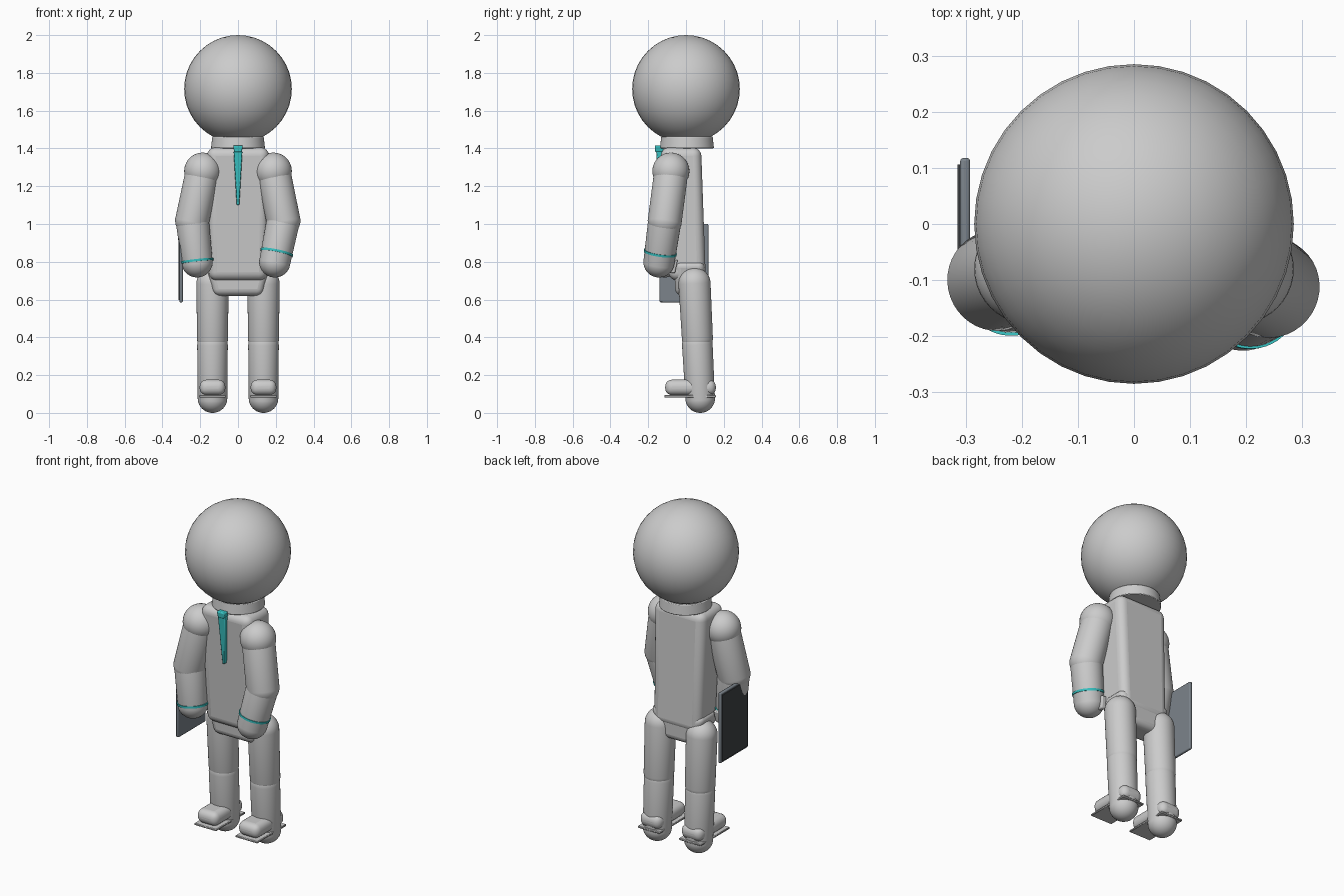
import bpy, bmesh, math
from mathutils import Vector

if "Cube" in bpy.data.objects:
    bpy.data.objects.remove(bpy.data.objects["Cube"])


def material(name, rgb):
    m = bpy.data.materials.new(name)
    m.diffuse_color = (*rgb, 1)
    m.use_nodes = True
    m.node_tree.nodes["Principled BSDF"].inputs["Base Color"].default_value = m.diffuse_color
    return m


TEAL = material("teal", (0.04, 0.55, 0.55))
DARK = material("dark", (0.05, 0.055, 0.06))
SLATE = material("slate", (0.2, 0.23, 0.26))


def finish(bm, name, mat=None, bevel=0, segs=4):
    bmesh.ops.recalc_face_normals(bm, faces=bm.faces)
    me = bpy.data.meshes.new(name)
    bm.to_mesh(me)
    bm.free()
    ob = bpy.data.objects.new(name, me)
    bpy.context.collection.objects.link(ob)
    if mat:
        me.materials.append(mat)
    if bevel:
        b = ob.modifiers.new("round", 'BEVEL')
        b.width, b.segments = bevel, segs
    bpy.ops.object.select_all(action='DESELECT')
    ob.select_set(True)
    bpy.context.view_layer.objects.active = ob
    bpy.ops.object.shade_smooth_by_angle(angle=math.radians(40))
    return ob


def capsule(name, a, b, ra, rb):
    """Round-ended limb from a (upper) to b (lower)."""
    a, b = Vector(a), Vector(b)
    bm = bmesh.new()
    bmesh.ops.create_uvsphere(bm, u_segments=40, v_segments=20, radius=1)
    rot = (a - b).to_track_quat('Z', 'Y') if a != b else Vector((0, 0, 1)).to_track_quat('Z', 'Y')
    for v in bm.verts:
        c, r = (a, ra) if v.co.z > -1e-4 else (b, rb)
        v.co = c + rot @ (v.co * r)
    return finish(bm, name)


def block(name, bottom, top, mat=None, bevel=0, segs=4):
    """Tapered block; each end is (x0, x1, y0, y1, z)."""
    bm = bmesh.new()
    bmesh.ops.create_cube(bm, size=2)
    for v in bm.verts:
        e = top if v.co.z > 0 else bottom
        v.co = (e[1] if v.co.x > 0 else e[0], e[3] if v.co.y > 0 else e[2], e[4])
    return finish(bm, name, mat, bevel, segs)


def cone(name, centre, axis, r1, r2, depth, mat=None, bevel=0):
    bm = bmesh.new()
    bmesh.ops.create_cone(bm, cap_ends=True, segments=48, radius1=r1, radius2=r2, depth=depth)
    rot = Vector(axis).to_track_quat('Z', 'Y')
    for v in bm.verts:
        v.co = Vector(centre) + rot @ v.co
    return finish(bm, name, mat, bevel, 2)


# Head and collar
head = (0, 0, 1.715)
capsule("head", head, head, 0.285, 0.285)
cone("collar", (0, 0.005, 1.432), (0, 0, 1), 0.143, 0.136, 0.062, bevel=0.004)

# Torso and pelvis
block("torso", (-0.155, 0.155, -0.09, 0.105, 0.70), (-0.165, 0.165, -0.135, 0.08, 1.405), bevel=0.045, segs=6)
block("pelvis", (-0.13, 0.13, -0.055, 0.095, 0.62), (-0.172, 0.172, -0.065, 0.10, 0.80), bevel=0.035, segs=5)

# Tie
block("tie_knot", (-0.02, 0.02, -0.163, -0.12, 1.38), (-0.026, 0.026, -0.165, -0.12, 1.416), TEAL, 0.006, 2)
block("tie_blade", (-0.007, 0.007, -0.137, -0.11, 1.10), (-0.023, 0.023, -0.158, -0.125, 1.385), TEAL, 0.004, 2)

# Arms: side, elbow, wrist, cuff position along forearm
arms = (("right", -1, (-0.242, -0.10, 1.02), (-0.217, -0.112, 0.80), 0.98),
        ("left", 1, (0.240, -0.112, 1.02), (0.195, -0.143, 0.80), 0.78))
for side, s, elbow, wrist, t in arms:
    shoulder = (s * 0.187, -0.08, 1.28)
    capsule(side + "_shoulder", shoulder, shoulder, 0.098, 0.098)
    capsule(side + "_upper_arm", (s * 0.195, -0.083, 1.24), elbow, 0.09, 0.091)
    capsule(side + "_forearm", elbow, wrist, 0.088, 0.083)
    e, w = Vector(elbow), Vector(wrist)
    cone(side + "_cuff", e.lerp(w, t), e - w, 0.087, 0.088, 0.012, TEAL)
    x, y = w.x - s * 0.03, w.y + 0.075
    block(side + "_thumb", (x - 0.012, x + 0.012, y - 0.022, y + 0.01, 0.74),
          (x - 0.02, x + 0.02, y - 0.022, y + 0.024, 0.81), bevel=0.006, segs=2)

# Legs and shoes
for side, s in (("right", -1), ("left", 1)):
    x = s * 0.135
    capsule(side + "_thigh", (x, 0.045, 0.685), (x, 0.06, 0.40), 0.085, 0.083)
    capsule(side + "_shin", (x, 0.06, 0.36), (x, 0.075, 0.079), 0.081, 0.079)
    block(side + "_shoe", (x - 0.068, x + 0.068, -0.11, 0.158, 0.094),
          (x - 0.068, x + 0.068, -0.11, 0.158, 0.176), bevel=0.036, segs=5)
    block(side + "_sole", (x - 0.072, x + 0.072, -0.115, 0.158, 0.082),
          (x - 0.072, x + 0.072, -0.115, 0.158, 0.094), bevel=0.003, segs=1)

# Tablet carried by the right hand
block("tablet", (-0.31, -0.292, -0.14, 0.118, 0.585), (-0.31, -0.292, -0.14, 0.118, 1.0), SLATE, 0.006, 2)
block("tablet_screen", (-0.315, -0.308, -0.128, 0.106, 0.597), (-0.315, -0.308, -0.128, 0.106, 0.988), DARK)
